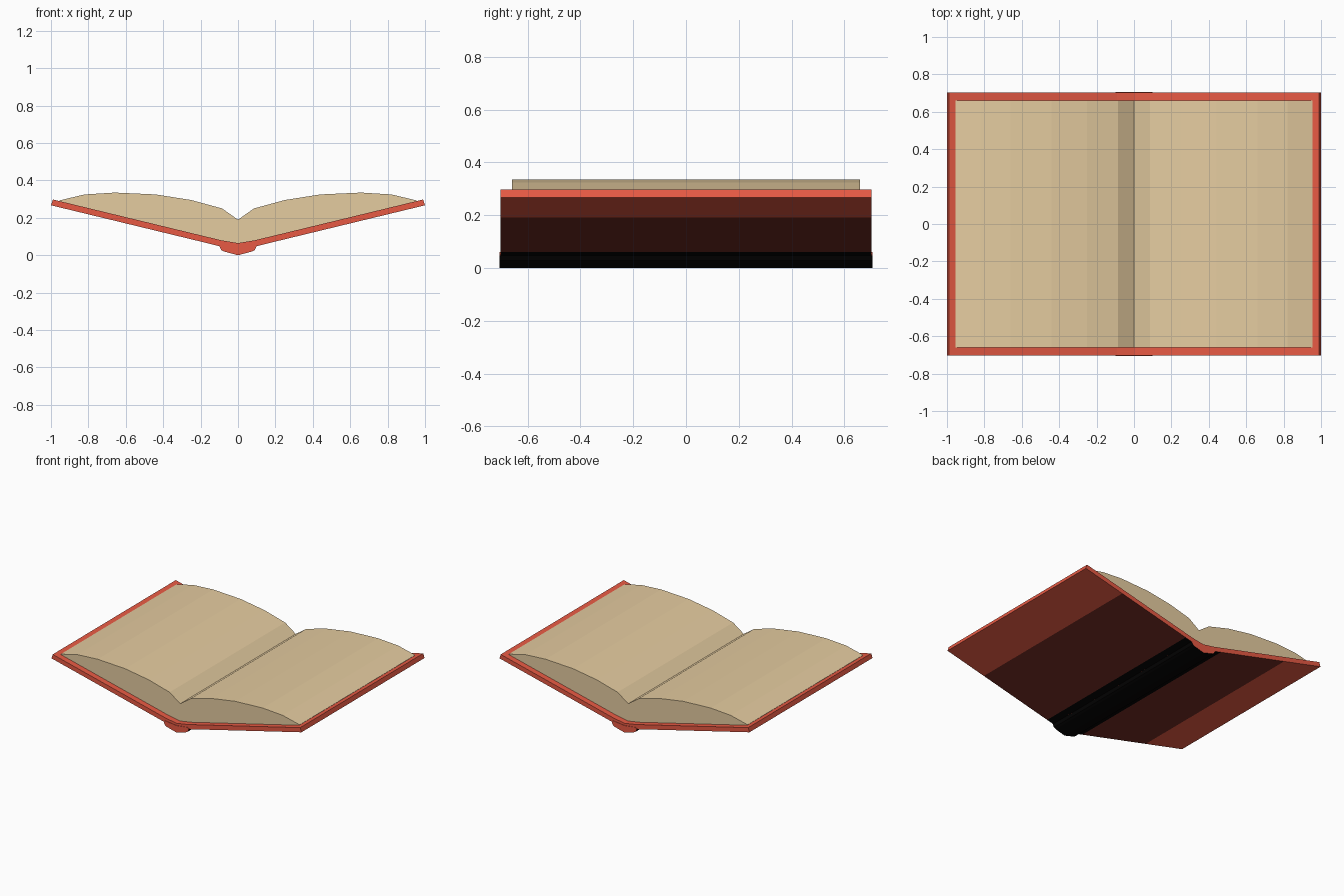
import bpy, bmesh

if "Cube" in bpy.data.objects:
    bpy.data.objects.remove(bpy.data.objects["Cube"])


def srgb(r, g, b):
    def lin(c):
        c /= 255
        return c / 12.92 if c <= 0.04045 else ((c + 0.055) / 1.055) ** 2.4
    return (lin(r), lin(g), lin(b), 1)


def material(name, rgb):
    m = bpy.data.materials.new(name)
    m.diffuse_color = srgb(*rgb)
    m.use_nodes = True
    m.node_tree.nodes["Principled BSDF"].inputs["Base Color"].default_value = m.diffuse_color
    return m


red = material("cover red", (231, 90, 68))
dark_red = material("cover dark red", (114, 44, 35))
black = material("spine black", (4, 3, 3))
paper = material("paper", (229, 204, 160))


def extrude_profile(name, top, bottom, half_depth, mats, rule=None):
    """Mirror half outlines (x from 0 outwards) and extrude them along y."""
    outline = top + bottom[::-1]                     # right half, centre to centre
    left = [(-x, z) for x, z in outline[::-1] if x > 0]
    pts = outline + left
    bm = bmesh.new()
    front = [bm.verts.new((x, -half_depth, z)) for x, z in pts]
    back = [bm.verts.new((x, half_depth, z)) for x, z in pts]
    n = len(pts)
    bm.faces.new(front)
    bm.faces.new(back[::-1])
    for i in range(n):
        j = (i + 1) % n
        bm.faces.new((front[i], back[i], back[j], front[j]))
    bmesh.ops.recalc_face_normals(bm, faces=bm.faces)
    bm.normal_update()
    if rule:
        for f in bm.faces:
            f.material_index = rule(f)
    me = bpy.data.meshes.new(name)
    bm.to_mesh(me)
    bm.free()
    for m in mats:
        me.materials.append(m)
    ob = bpy.data.objects.new(name, me)
    bpy.context.collection.objects.link(ob)
    return ob


def underside_rule(f):
    """Underside darkens in bands towards the spine."""
    if f.normal.z > -0.75:
        return 0
    x = abs(f.calc_center_median().x)
    return 0 if x > 0.69 else 1 if x > 0.15 else 2


# Cover boards: shallow V with a thin, even thickness
cover_top = [(0, 0.065), (0.09, 0.08), (0.99, 0.298)]
cover_bottom = [(0, 0.03), (0.09, 0.046), (0.15, 0.061), (0.69, 0.192), (1.0, 0.267)]
extrude_profile("cover", cover_top, cover_bottom, 0.703,
                [red, dark_red, black], underside_rule)

# Spine strip under the fold
extrude_profile("spine", [(0, 0.05), (0.09, 0.06)],
                [(0, 0.0), (0.075, 0.02), (0.09, 0.028), (0.1, 0.048)], 0.706,
                [red, black], lambda f: 1 if f.normal.z < -0.2 else 0)

# Page block: two curved fans meeting in the gutter
page_top = [(0, 0.19), (0.085, 0.25), (0.25, 0.295), (0.44, 0.325),
            (0.66, 0.335), (0.82, 0.325), (0.955, 0.293)]
page_bottom = [(0, 0.06), (0.09, 0.077), (0.95, 0.286)]
extrude_profile("pages", page_top, page_bottom, 0.66, [paper])
